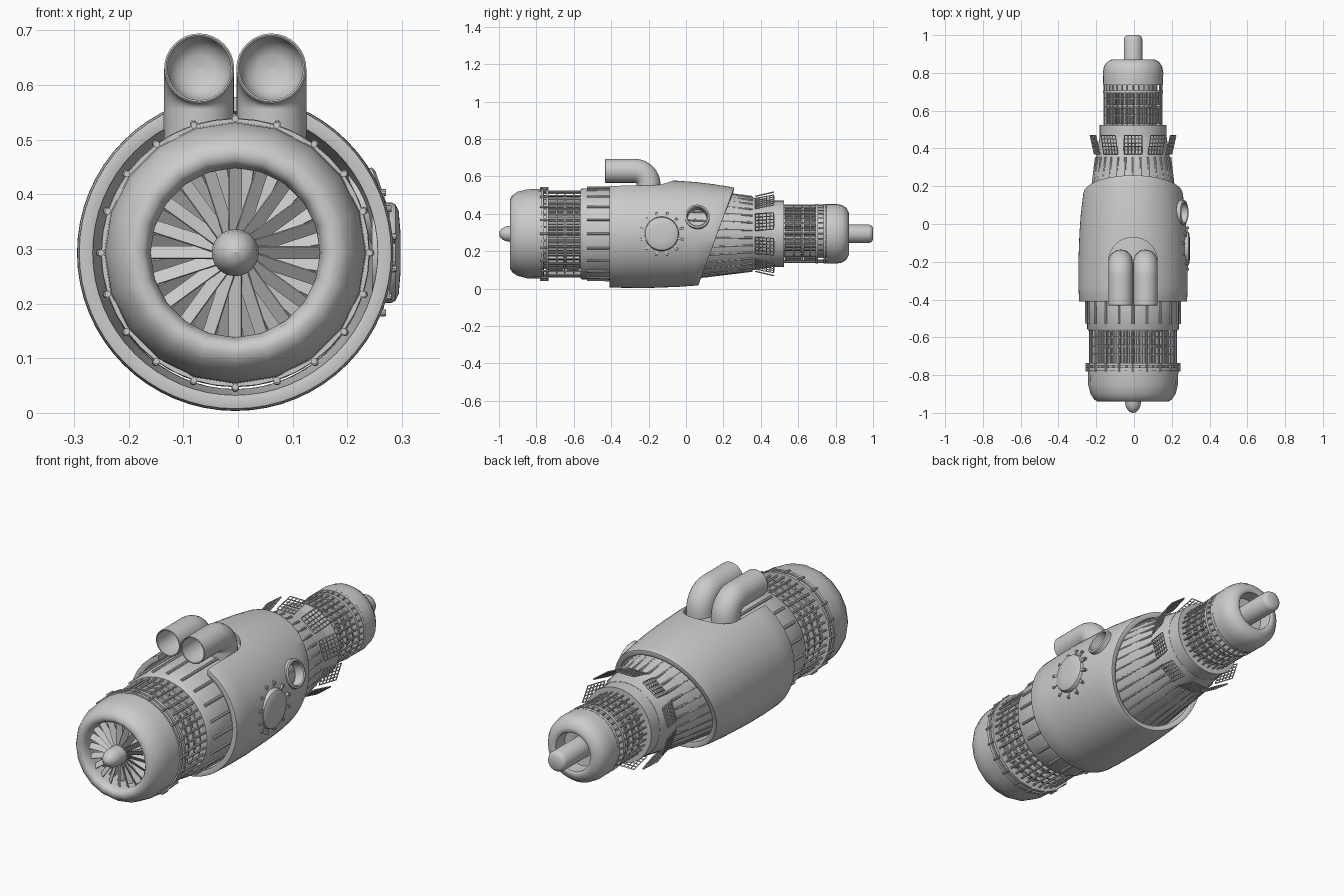
import bpy, bmesh
from math import sin, cos, pi, radians
from mathutils import Matrix, Vector

if "Cube" in bpy.data.objects:
    bpy.data.objects.remove(bpy.data.objects["Cube"])

CX, CZ = -0.005, 0.293
AXIS = Matrix.Translation((CX, 0, CZ))
ALONG_Y = Matrix.Rotation(pi / 2, 4, 'X')
ALONG_X = Matrix.Rotation(pi / 2, 4, 'Y')


def spin(i, n, off=0.0):
    return AXIS @ Matrix.Rotation(2 * pi * i / n + off, 4, 'Y')


def smooth(ob, angle=35):
    for o in bpy.context.selected_objects:
        o.select_set(False)
    ob.select_set(True)
    bpy.context.view_layer.objects.active = ob
    bpy.ops.object.shade_smooth_by_angle(angle=radians(angle))


def finish(bm, name, angle=35):
    bmesh.ops.recalc_face_normals(bm, faces=bm.faces)
    me = bpy.data.meshes.new(name)
    bm.to_mesh(me)
    bm.free()
    ob = bpy.data.objects.new(name, me)
    bpy.context.collection.objects.link(ob)
    smooth(ob, angle)
    return ob


def loft(bm, rings, closed=False):
    vs = [[bm.verts.new(p) for p in r] for r in rings]
    n = len(vs[0])
    for a, b in zip(vs, vs[1:] + vs[:1] if closed else vs[1:]):
        for i in range(n):
            bm.faces.new((a[i], a[(i + 1) % n], b[(i + 1) % n], b[i]))
    return vs


def lathe(name, pts, seg=48, closed=False, angle=35):
    bm = bmesh.new()
    loft(bm, [[(CX + max(r, 1e-4) * sin(2 * pi * i / seg), y, CZ + max(r, 1e-4) * cos(2 * pi * i / seg))
               for i in range(seg)] for y, r in pts], closed)
    return finish(bm, name, angle)


def rod(bm, m, y0, y1, r0, r1, rad, seg=8):
    """Rod running along the engine at radius r0 -> r1."""
    a, b = Vector((0, y0, r0)), Vector((0, y1, r1))
    q = (b - a).to_track_quat('Z', 'X').to_matrix().to_4x4()
    bmesh.ops.create_cone(bm, cap_ends=True, segments=seg, radius1=rad, radius2=rad, depth=(b - a).length,
                          matrix=m @ Matrix.Translation((a + b) / 2) @ q)


def rods(name, n, *args, off=0.0, seg=8):
    bm = bmesh.new()
    for i in range(n):
        rod(bm, spin(i, n, off), *args, seg=seg)
    return finish(bm, name)


def band(name, y0, y1, r_in, r_out, seg=48):
    return lathe(name, [(y0, r_in), (y0, r_out), (y1, r_out), (y1, r_in)], seg, True)


def apply_all(ob):
    bpy.context.view_layer.objects.active = ob
    for m in list(ob.modifiers):
        bpy.ops.object.modifier_apply(modifier=m.name)


# front intake cowl, nose and fan
lathe("intake_cowl", [(-0.76, 0.225), (-0.76, 0.24), (-0.85, 0.238), (-0.90, 0.225), (-0.93, 0.205), (-0.94, 0.187),
                      (-0.938, 0.17), (-0.925, 0.16), (-0.90, 0.155), (-0.78, 0.16)], 20, angle=60)
lathe("nose_cone", [(-1.0, 0), (-0.997, 0.014), (-0.985, 0.028), (-0.965, 0.039), (-0.94, 0.043), (-0.80, 0.043)], 24)
lathe("fan_back_plate", [(-0.82, 0), (-0.82, 0.17)], 32)
bm = bmesh.new()
for y, pitch, off in ((-0.895, 38, 0), (-0.85, -38, 0.15)):
    for i in range(20):
        m = spin(i, 20, off) @ Matrix.Translation((0, y, 0.098)) @ Matrix.Rotation(radians(pitch), 4, 'Z')
        bmesh.ops.create_cube(bm, size=1, matrix=m @ Matrix.Diagonal((0.028, 0.003, 0.118, 1)))
finish(bm, "fan_blades")

# front cage: core, two rows of tubes, outer rods and flanges
lathe("front_core", [(-0.78, 0.15), (-0.76, 0.185), (-0.56, 0.185)])
rods("front_tubes_a", 44, -0.735, -0.655, 0.198, 0.198, 0.010)
rods("front_tubes_b", 44, -0.640, -0.57, 0.198, 0.198, 0.010)
rods("front_cage_rods", 40, -0.76, -0.56, 0.228, 0.228, 0.005, seg=6)
for k, y in enumerate((-0.648, -0.60, -0.69)):
    band(f"front_cage_ring_{k}", y - 0.004, y + 0.004, 0.20, 0.226)
for k, y in enumerate((-0.768, -0.742)):
    band(f"front_flange_{k}", y - 0.007, y + 0.007, 0.2, 0.245, 40)
bm = bmesh.new()
for i in range(20):
    rod(bm, spin(i, 20), -0.78, -0.735, 0.245, 0.245, 0.006)
finish(bm, "flange_bolts")

# main body with ribs
lathe("main_body", [(-0.565, 0.18), (-0.565, 0.236), (-0.555, 0.243), (-0.42, 0.246), (-0.1, 0.246), (0.08, 0.232),
                    (0.27, 0.212), (0.37, 0.192), (0.46, 0.178), (0.46, 0.15)])
rods("front_body_ribs", 20, -0.53, -0.2, 0.246, 0.248, 0.007)
rods("rear_body_ribs", 30, 0.0, 0.355, 0.240, 0.197, 0.006)

# outer shell: slanted rear edge, notch for pipes, port hole
bm = bmesh.new()
prof = [(-0.41, 0.286), (-0.33, 0.289), (-0.2, 0.2895), (-0.05, 0.284), (0.05, 0.277), (0.15, 0.265),
        (0.23, 0.252), (0.32, 0.236)]
N = 64
loft(bm, [[(CX + r * sin(2 * pi * i / N), y, CZ + r * cos(2 * pi * i / N)) for i in range(N)] for y, r in prof])
bmesh.ops.bisect_plane(bm, geom=bm.verts[:] + bm.edges[:] + bm.faces[:], plane_co=(0, 0.165, 0.285),
                       plane_no=(0, 0.939, -0.343), clear_outer=True)
shell = finish(bm, "outer_shell")
md = shell.modifiers.new("thick", 'SOLIDIFY')
md.thickness, md.offset = 0.026, -1
bv = shell.modifiers.new("round", 'BEVEL')
bv.width, bv.segments, bv.limit_method, bv.angle_limit = 0.008, 2, 'ANGLE', radians(50)

PORT = AXIS @ Matrix.Rotation(radians(71), 4, 'Y')
bm = bmesh.new()
bmesh.ops.create_cone(bm, cap_ends=True, segments=32, radius1=0.055, radius2=0.055, depth=0.12,
                      matrix=PORT @ Matrix.Translation((0, 0.06, 0.28)))
port_cut = finish(bm, "port_cutter")
bm = bmesh.new()
arc = [(0.13 * cos(pi * i / 16), -0.2 + 0.13 * sin(pi * i / 16)) for i in range(17)] + [(-0.13, -0.5), (0.13, -0.5)]
rings = loft(bm, [[(CX + x, y, z) for x, y in arc] for z in (0.45, 0.7)])
for r in rings:
    bm.faces.new(r)
notch_cut = finish(bm, "notch_cutter")
for c in (port_cut, notch_cut):
    c.hide_render = True
    b = shell.modifiers.new("cut", 'BOOLEAN')
    b.operation, b.object, b.solver = 'DIFFERENCE', c, 'EXACT'
apply_all(shell)
smooth(shell, 40)
for c in (port_cut, notch_cut):
    bpy.data.objects.remove(c)

# port rim
bm = bmesh.new()
loft(bm, [[PORT @ Vector((r * cos(2 * pi * i / 40), 0.06 + r * sin(2 * pi * i / 40), z)) for i in range(40)]
          for r, z in ((0.052, 0.24), (0.052, 0.287), (0.057, 0.291), (0.066, 0.287), (0.066, 0.24))], True)
finish(bm, "port_rim")

# round side pod with bolts
POD = AXIS @ Matrix.Translation((0, -0.13, 0)) @ ALONG_X
bm = bmesh.new()
loft(bm, [[POD @ Vector((r * cos(2 * pi * i / 40), r * sin(2 * pi * i / 40), z)) for i in range(40)]
          for r, z in ((0.092, 0.25), (0.092, 0.285), (0.088, 0.293), (0.076, 0.299), (0.04, 0.302), (1e-4, 0.302))])
finish(bm, "side_pod")
bm = bmesh.new()
for i in range(12):
    m = POD @ Matrix.Rotation(2 * pi * (i + 0.5) / 12, 4, 'Z')
    tilt = (0.2885 ** 2 - (0.112 * cos(2 * pi * (i + 0.5) / 12)) ** 2) ** 0.5
    bmesh.ops.create_cube(bm, size=1, matrix=m @ Matrix.Translation((0.100, 0, tilt - 0.004))
                          @ Matrix.Diagonal((0.022, 0.012, 0.018, 1)))
    bmesh.ops.create_cone(bm, cap_ends=True, segments=10, radius1=0.008, radius2=0.006, depth=0.02,
                          matrix=m @ Matrix.Translation((0.114, 0, tilt - 0.002)))
finish(bm, "pod_bolts")

# twin elbow pipes, hollow at the mouth
path = [(-0.2, 0.48, 0, 0.064)]
path += [(-0.275 + 0.075 * cos(t), 0.555 + 0.075 * sin(t), t, 0.064) for t in [pi / 2 * k / 8 for k in range(9)]]
path += [(y, 0.63, pi / 2, r) for y, r in ((-0.43, 0.064), (-0.432, 0.061), (-0.43, 0.058), (-0.29, 0.058),
                                           (-0.26, 0.045), (-0.25, 0.025), (-0.248, 1e-4))]
for side, s in (("left", -1), ("right", 1)):
    bm = bmesh.new()
    loft(bm, [[(CX + s * 0.066 + r * cos(a), y + r * sin(a) * cos(t), z + r * sin(a) * sin(t))
               for a in [2 * pi * i / 32 for i in range(32)]] for y, z, t, r in path])
    finish(bm, "elbow_pipe_" + side, 50)

# flared perforated flaps
bm = bmesh.new()
for i in range(10):
    g = spin(i, 10) @ Matrix.Translation((0, 0.42, 0.212)) @ Matrix.Rotation(radians(13), 4, 'X')
    bmesh.ops.create_grid(bm, x_segments=5, y_segments=5, size=0.5, matrix=g @ Matrix.Diagonal((0.092, 0.1, 1, 1)))
flaps = finish(bm, "vent_flaps")
w = flaps.modifiers.new("lattice", 'WIREFRAME')
w.thickness, w.use_boundary, w.use_even_offset = 0.007, True, False
apply_all(flaps)
smooth(flaps, 20)

# rear collar and cage
band("rear_collar", 0.455, 0.525, 0.10, 0.177)
lathe("rear_core", [(0.52, 0.122), (0.76, 0.122)])
rods("rear_tubes_a", 36, 0.53, 0.615, 0.130, 0.130, 0.008)
rods("rear_tubes_b", 36, 0.63, 0.70, 0.130, 0.130, 0.008)
rods("rear_cage_rods", 32, 0.52, 0.76, 0.152, 0.152, 0.004, seg=6)
for k, y in enumerate((0.575, 0.622, 0.665)):
    band(f"rear_cage_ring_{k}", y - 0.004, y + 0.004, 0.13, 0.15)
for k, y in enumerate((0.70, 0.742)):
    band(f"rear_flange_{k}", y - 0.007, y + 0.007, 0.12, 0.159)

# rear exhaust cowl and tail pipe
lathe("exhaust_cowl", [(0.75, 0.12), (0.75, 0.159), (0.80, 0.16), (0.835, 0.154), (0.858, 0.138), (0.87, 0.115),
                       (0.872, 0.10), (0.866, 0.092), (0.80, 0.09), (0.79, 0)], 32, angle=50)
lathe("tail_pipe", [(0.78, 0.049), (0.98, 0.049), (0.993, 0.043), (1.0, 0.03), (1.0, 0)], 32, angle=60)
